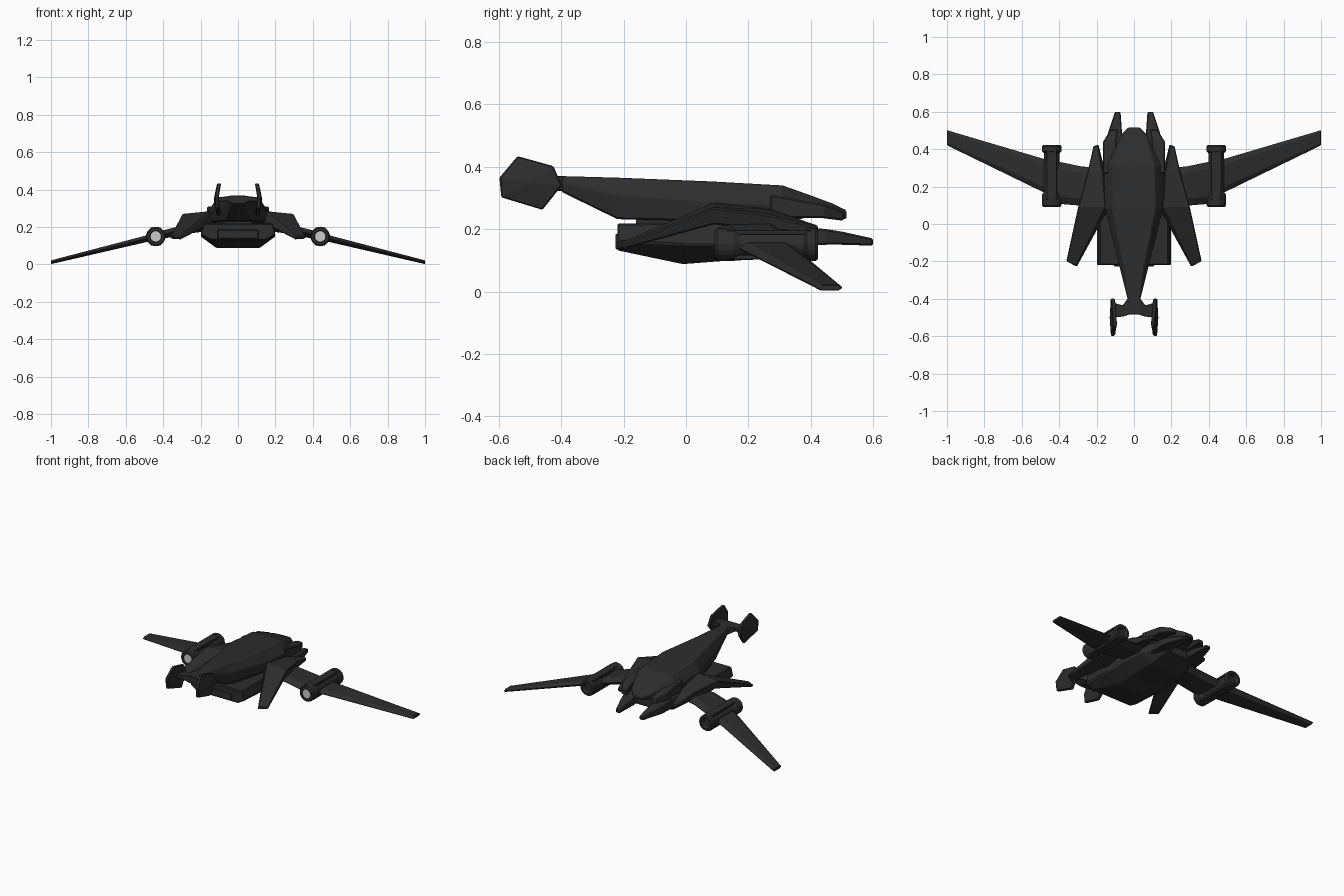
import bpy, bmesh, math


def material(name, v):
    m = bpy.data.materials.new(name)
    m.diffuse_color = (v, v, v, 1)
    return m


DARK = material("charcoal", 0.026)
PALE = material("pale_grey", 0.6)


def finish(name, bm, mat=DARK, mirror=False, bevel=0.005):
    bmesh.ops.recalc_face_normals(bm, faces=bm.faces)
    me = bpy.data.meshes.new(name)
    bm.to_mesh(me)
    bm.free()
    me.materials.append(mat)
    ob = bpy.data.objects.new(name, me)
    bpy.context.collection.objects.link(ob)
    if mirror:
        ob.modifiers.new("mirror", 'MIRROR').use_mirror_merge = False
    if bevel:
        b = ob.modifiers.new("bevel", 'BEVEL')
        b.width, b.segments, b.limit_method = bevel, 1, 'ANGLE'
        b.angle_limit = math.radians(32)
    return ob


def loft(name, rings, **kw):
    """Skin a list of equal-length closed rings and cap both ends."""
    bm = bmesh.new()
    vs = [[bm.verts.new(p) for p in r] for r in rings]
    n = len(rings[0])
    for a, b in zip(vs, vs[1:]):
        for i in range(n):
            j = (i + 1) % n
            bm.faces.new((a[i], a[j], b[j], b[i]))
    bm.faces.new(vs[0])
    bm.faces.new(vs[-1])
    return finish(name, bm, **kw)


def hull_ring(y, tw, tz, mw, mz, bw, bz):
    half = [(tw, tz), (mw, mz), (bw, bz)]
    return [(x, y, z) for x, z in half] + [(-x, y, z) for x, z in reversed(half)]


def slab_ring(y, x0, x1, z0, z1):
    return [(x0, y, z0), (x1, y, z0), (x1, y, z1), (x0, y, z1)]


def lathe(name, profile, cx, cz, steps=20, **kw):
    """Turn (radius, y) points about a fore-aft axis."""
    return loft(name, [[(cx + r * math.cos(2 * math.pi * i / steps), y,
                         cz + r * math.sin(2 * math.pi * i / steps))
                        for i in range(steps)] for r, y in profile], **kw)


# Upper fuselage: slim neck forward, broad back, rounded sloping stern
loft("upper_fuselage", [hull_ring(*s) for s in (
    (-0.40, .030, .370, .036, .350, .026, .320),
    (-0.22, .055, .365, .080, .310, .065, .232),
    (0.08, .115, .353, .155, .290, .145, .225),
    (0.31, .110, .340, .165, .280, .145, .220),
    (0.40, .085, .308, .105, .285, .085, .240),
    (0.47, .062, .282, .078, .265, .065, .235),
    (0.515, .028, .260, .034, .250, .028, .232))])

# Side lobes flanking the stern
loft("stern_lobe", [slab_ring(*s) for s in (
    (.27, .090, .165, .235, .310), (.44, .095, .165, .235, .280),
    (.505, .085, .125, .227, .258))], mirror=True)

# Lower hull with keel-like belly
loft("lower_hull", [hull_ring(*s) for s in (
    (-0.22, .185, .218, .200, .160, .150, .132),
    (-0.01, .185, .220, .200, .150, .115, .088),
    (0.12, .185, .222, .200, .150, .115, .098),
    (0.29, .165, .225, .180, .160, .110, .105),
    (0.42, .110, .200, .125, .175, .090, .145))])

# Raised bow panel
loft("bow_panel", [slab_ring(-.226, -.105, .105, .142, .182),
                   slab_ring(-.215, -.115, .115, .136, .190)], bevel=0)

# Waist joining the two hulls
loft("waist", [slab_ring(-.16, -.075, .075, .20, .25),
               slab_ring(.10, -.14, .14, .20, .25),
               slab_ring(.33, -.13, .13, .19, .25)], bevel=0)

# Tapered prongs at the stern
loft("stern_prong", [slab_ring(*s) for s in (
    (.30, .080, .145, .145, .215), (.45, .065, .150, .150, .200),
    (.50, .065, .135, .150, .192), (.60, .072, .102, .147, .170))], mirror=True)

# Shoulder fins sweeping forward and down
loft("shoulder_fin", [
    [(.305, -.228, .133), (.360, -.198, .137), (.362, -.198, .152), (.308, -.228, .150)],
    [(.130, .09, .225), (.285, .09, .215), (.300, .09, .270), (.150, .09, .285)],
    [(.150, .27, .200), (.240, .27, .195), (.250, .27, .245), (.165, .27, .265)],
    [(.190, .425, .190), (.215, .415, .190), (.218, .415, .208), (.192, .425, .212)],
], mirror=True)


# Drooping wings with tapered leading and trailing edges
def wing_ring(x, y0, y1, z, t):
    c = (y1 - y0) * 0.18
    return [(x, y0, z), (x, y0 + c, z + t / 2), (x, y1 - c, z + t / 2),
            (x, y1, z), (x, y1 - c, z - t / 2), (x, y0 + c, z - t / 2)]


loft("wing", [wing_ring(*s) for s in (
    (.15, .10, .30, .205, .050), (.28, .095, .31, .188, .050),
    (.40, .105, .335, .160, .045), (.48, .165, .350, .140, .036),
    (1.0, .418, .504, .012, .020))], mirror=True, bevel=0.003)

# Engine nacelles: collars at each end, open nozzle aft
lathe("engine", [(.028, .105), (.032, .092), (.046, .092), (.052, .100), (.052, .155),
                 (.046, .165), (.042, .175), (.042, .380), (.052, .388), (.052, .415),
                 (.046, .423), (.034, .423), (.028, .395)],
      .44, .15, mirror=True, bevel=0)
lathe("engine_intake_disc", [(.029, .096), (.029, .104)],
      .44, .15, mat=PALE, mirror=True, bevel=0)
# Flat rails on nacelle top and bottom
for side, zc in (("upper", .190), ("lower", .110)):
    loft(side + "_engine_rail", [slab_ring(.13, .412, .468, zc - .008, zc + .008),
                                 slab_ring(.40, .412, .468, zc - .008, zc + .008)],
         mirror=True, bevel=.003)

# Tailplane across the neck tip
loft("tailplane", [[(x, y0, z0), (x, y1, z0), (x, y1, z1), (x, y0, z1)]
                   for x, y0, y1, z0, z1 in (
    (-.115, -.500, -.420, .335, .358), (-.060, -.495, -.435, .338, .364),
    (-.028, -.485, -.390, .322, .370), (.028, -.485, -.390, .322, .370),
    (.060, -.495, -.435, .338, .364), (.115, -.500, -.420, .335, .358))], bevel=.003)

# Hexagonal tail fins, curling inward at top and bottom
outline = [(-.598, .365), (-.540, .434), (-.425, .402), (-.398, .340),
           (-.460, .262), (-.592, .302)]


def fin_ring(offset):
    return [(offset - 1.6 * (z - .345) ** 2, y, z) for y, z in outline]


bm = bmesh.new()
inner = [bm.verts.new(p) for p in fin_ring(.103)]
outer = [bm.verts.new(p) for p in fin_ring(.124)]
caps = [bm.verts.new((x, -.50, .347)) for x in (.105, .130)]
for i in range(6):
    j = (i + 1) % 6
    bm.faces.new((inner[i], inner[j], outer[j], outer[i]))
    bm.faces.new((inner[j], inner[i], caps[0]))
    bm.faces.new((outer[i], outer[j], caps[1]))
finish("tail_fin", bm, mirror=True, bevel=.004)
